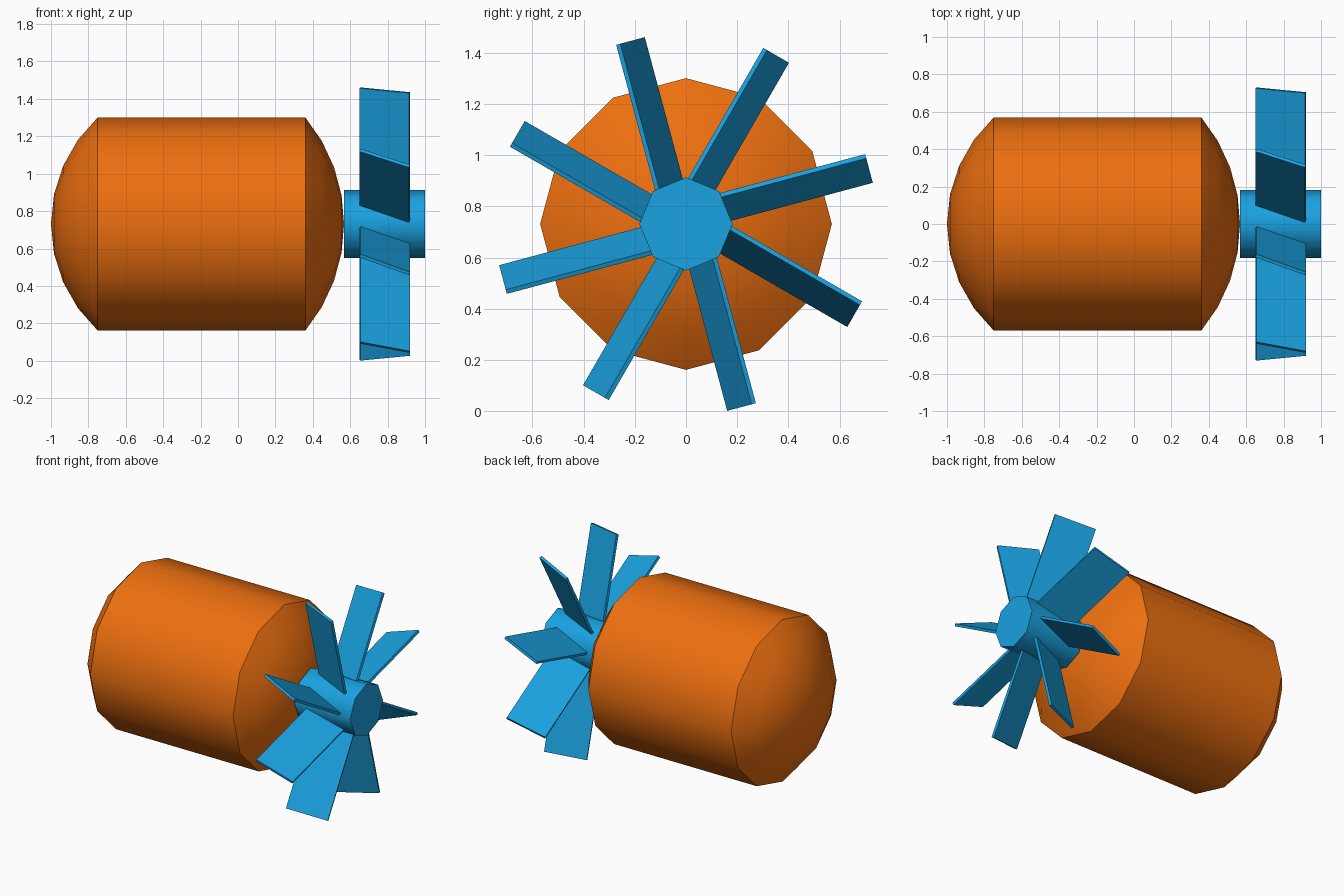
import bpy, bmesh
from math import sin, cos, pi, radians, atan2, hypot
from mathutils import Matrix

if "Cube" in bpy.data.objects:
    bpy.data.objects.remove(bpy.data.objects["Cube"])

AXIS_Z = 0.731  # height of the shared x axis


def material(name, rgb):
    m = bpy.data.materials.new(name)
    m.diffuse_color = (*rgb, 1)
    m.use_nodes = True
    m.node_tree.nodes["Principled BSDF"].inputs["Base Color"].default_value = m.diffuse_color
    return m


orange = material("orange", (0.85, 0.16, 0.005))
blue = material("blue", (0.01, 0.36, 0.75))


def add_object(name, bm, mat, smooth_angle=None):
    bmesh.ops.recalc_face_normals(bm, faces=bm.faces)
    me = bpy.data.meshes.new(name)
    bm.to_mesh(me)
    bm.free()
    me.materials.append(mat)
    if smooth_angle:
        me.shade_smooth()
        me.set_sharp_from_angle(angle=radians(smooth_angle))
    ob = bpy.data.objects.new(name, me)
    ob.location.z = AXIS_Z
    bpy.context.collection.objects.link(ob)
    return ob


def lathe(name, profile, sides, mat, smooth_angle):
    """Revolve (x, radius) points round the x axis; ends are closed."""
    bm = bmesh.new()
    rings = []
    for x, r in profile:
        if r < 1e-5:
            rings.append([bm.verts.new((x, 0, 0))] * sides)
        else:
            rings.append([bm.verts.new((x, r * cos(2 * pi * k / sides), r * sin(2 * pi * k / sides)))
                          for k in range(sides)])
    for a, b in zip(rings, rings[1:]):
        for k in range(sides):
            j = (k + 1) % sides
            bm.faces.new(list(dict.fromkeys((a[k], a[j], b[j], b[k]))))
    for ring in (rings[0], rings[-1]):
        if ring[0] is not ring[1]:
            bm.faces.new(ring)
    return add_object(name, bm, mat, smooth_angle)


def dome(rim_x, tip_x, radius, steps=4):
    """Spherical cap profile from tip to rim."""
    depth = abs(tip_x - rim_x)
    R = (radius ** 2 + depth ** 2) / (2 * depth)
    full = atan2(radius, R - depth)
    s = 1 if rim_x > tip_x else -1
    return [(tip_x + s * R * (1 - cos(full * i / steps)), R * sin(full * i / steps))
            for i in range(steps + 1)]


# Twelve-sided tank with domed ends
lathe("tank_body", dome(-0.75, -1.0, 0.57) + dome(0.36, 0.567, 0.57)[::-1], 12, orange, 40)

# Octagonal hub
lathe("fan_hub", [(0.567, 0.182), (1.0, 0.182)], 8, blue, 50)

# Eight pitched flat blades
INNER, OUTER = 0.16, 0.747
CHORD, THICK, PITCH = 0.283, 0.018, radians(20.5)
for i in range(8):
    bm = bmesh.new()
    bmesh.ops.create_cube(bm, size=1)
    # local x: chord, y: radial, z: tangential
    place = (Matrix.Rotation(radians(15 + 45 * i), 4, 'X')
             @ Matrix.Translation((0.784, (INNER + OUTER) / 2, 0.0245))
             @ Matrix.Rotation(-PITCH, 4, 'Y')
             @ Matrix.Diagonal((CHORD, OUTER - INNER, THICK, 1)))
    bm.transform(place)
    add_object(f"fan_blade_{i + 1}", bm, blue)
